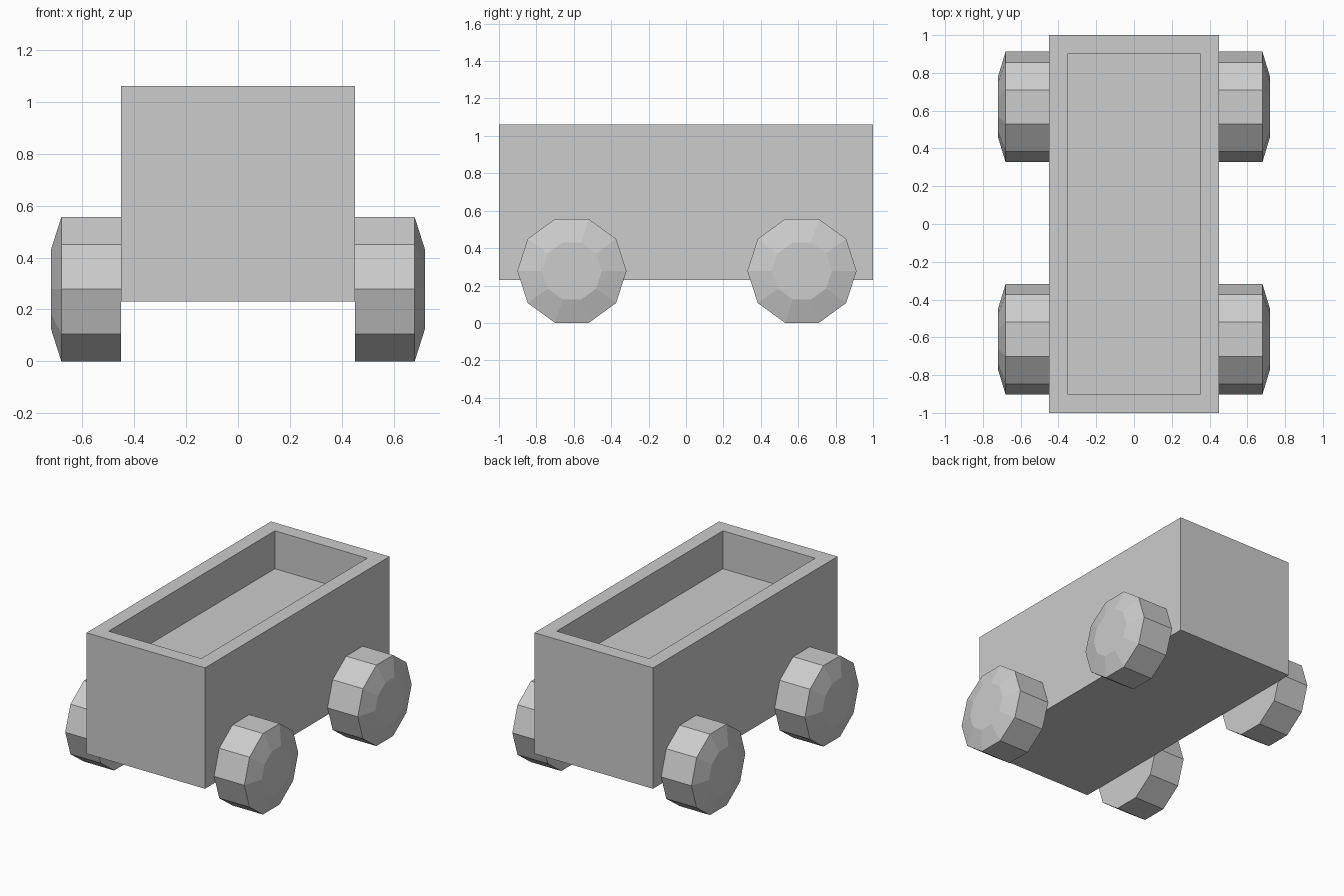
import bpy, bmesh, math

cube = bpy.data.objects.get("Cube")
if cube:
    bpy.data.objects.remove(cube, do_unlink=True)

# Single grey material
grey = bpy.data.materials.new("plain_grey")
grey.use_nodes = True
GREY = (0.604, 0.604, 0.604, 1.0)
grey.diffuse_color = GREY
grey.node_tree.nodes["Principled BSDF"].inputs["Base Color"].default_value = GREY


def add_object(name, bm):
    bmesh.ops.recalc_face_normals(bm, faces=bm.faces[:])
    mesh = bpy.data.meshes.new(name)
    bm.to_mesh(mesh)
    bm.free()
    mesh.materials.append(grey)
    obj = bpy.data.objects.new(name, mesh)
    bpy.context.collection.objects.link(obj)
    return obj


def make_body():
    """Box with an open, shallow cargo well in its top."""
    width, length, bottom, top = 0.90, 2.0, 0.23, 1.06
    rim, depth = 0.14, 0.26
    bm = bmesh.new()
    bmesh.ops.create_cube(bm, size=1)
    for v in bm.verts:
        v.co.x *= width
        v.co.y *= length
        v.co.z = top if v.co.z > 0 else bottom
    bm.normal_update()
    lid = next(f for f in bm.faces if f.normal.z > 0.9)
    bmesh.ops.inset_region(bm, faces=[lid], thickness=rim)
    well = bmesh.ops.extrude_discrete_faces(bm, faces=[lid])["faces"][0]
    bmesh.ops.translate(bm, verts=well.verts[:], vec=(0, 0, -depth))
    return add_object("wagon_body", bm)


def make_wheel(name, side, y):
    """Ten-sided wheel with a bevelled outer face, lathed about the x axis."""
    sides, z = 10, 0.278
    profile = [(0.45, 0.292), (0.68, 0.292), (0.72, 0.16)]  # (x, radius)
    bm = bmesh.new()
    rings = []
    for x, r in profile:
        angles = [math.tau * i / sides for i in range(sides)]
        rings.append([bm.verts.new((side * x, y + r * math.cos(a), z + r * math.sin(a)))
                      for a in angles])
    for a, b in zip(rings, rings[1:]):
        for i in range(sides):
            j = (i + 1) % sides
            bm.faces.new((a[i], a[j], b[j], b[i]))
    bm.faces.new(rings[0])
    bm.faces.new(rings[-1])
    return add_object(name, bm)


make_body()
for side_name, side in (("left", 1), ("right", -1)):
    for end_name, y in (("front", -0.61), ("rear", 0.62)):
        make_wheel(f"{end_name}_{side_name}_wheel", side, y)
